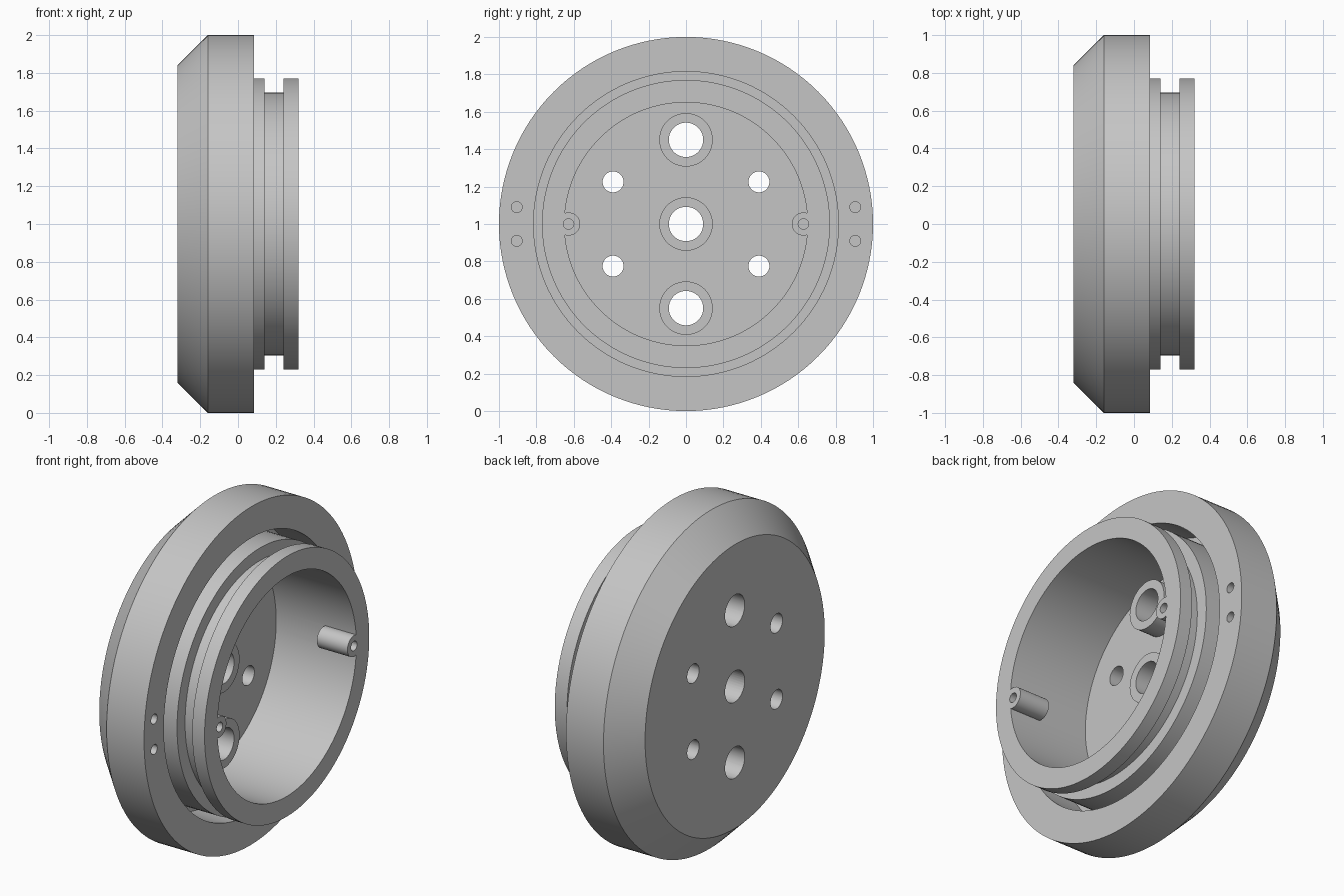
import bpy, bmesh, math
from mathutils import Matrix, Vector

cube = bpy.data.objects.get("Cube")
if cube:
    bpy.data.objects.remove(cube, do_unlink=True)

grey = bpy.data.materials.new("plain_grey")
grey.use_nodes = True
color = (0.56, 0.56, 0.56, 1)
grey.diffuse_color = color
grey.node_tree.nodes["Principled BSDF"].inputs["Base Color"].default_value = color


def make_object(name, bm):
    bmesh.ops.recalc_face_normals(bm, faces=bm.faces)
    mesh = bpy.data.meshes.new(name)
    bm.to_mesh(mesh)
    bm.free()
    mesh.materials.append(grey)
    obj = bpy.data.objects.new(name, mesh)
    bpy.context.collection.objects.link(obj)
    return obj


def rods(name, specs, segments=40):
    """Cylinders along x, each given as (y, z, radius, x start, x end)."""
    bm = bmesh.new()
    for y, z, r, x0, x1 in specs:
        place = Matrix.Translation(((x0 + x1) / 2, y, z)) @ Matrix.Rotation(math.pi / 2, 4, 'Y')
        bmesh.ops.create_cone(bm, cap_ends=True, segments=segments, radius1=r,
                              radius2=r, depth=x1 - x0, matrix=place)
    return make_object(name, bm)


def combine(target, other, operation):
    mod = target.modifiers.new(operation.lower(), 'BOOLEAN')
    mod.operation = operation
    mod.solver = 'EXACT'
    mod.object = other
    bpy.ops.object.select_all(action='DESELECT')
    target.select_set(True)
    bpy.context.view_layer.objects.active = target
    bpy.ops.object.modifier_apply(modifier=mod.name)
    bpy.data.objects.remove(other, do_unlink=True)


BACK, FLOOR, RIM, FRONT = -0.32, -0.205, 0.085, 0.32

# Turned body: bevelled disc, ring channel, grooved collar and hollow cup (x, radius)
profile = [
    (BACK, 0), (BACK, 0.84), (-0.16, 1), (RIM, 1), (RIM, 0.815),
    (-0.16, 0.815), (-0.16, 0.77), (0.14, 0.77), (0.14, 0.695),
    (0.24, 0.695), (0.24, 0.77), (FRONT, 0.77), (FRONT, 0.65),
    (FLOOR, 0.65), (FLOOR, 0),
]
bm = bmesh.new()
verts = [bm.verts.new((x, 0, 1 + r)) for x, r in profile]
edges = [bm.edges.new(pair) for pair in zip(verts, verts[1:])]
bmesh.ops.spin(bm, geom=verts + edges, cent=Vector((0, 0, 1)), axis=Vector((1, 0, 0)),
               angle=math.tau, steps=128, use_merge=True)
bmesh.ops.remove_doubles(bm, verts=bm.verts, dist=0.0001)
body = make_object("grooved_flange", bm)

# Raised bosses on the cup floor and posts along the cup wall
big_heights = (0.55, 1, 1.45)
bosses = rods("bosses", [(0, z, 0.143, FLOOR - 0.04, -0.09) for z in big_heights], 48)
combine(body, bosses, 'UNION')
posts = rods("posts", [(s * 0.628, 1, 0.062, 0.12, FRONT) for s in (-1, 1)])
combine(body, posts, 'UNION')

# Through holes, blind post holes and blind rim holes
holes = [(0, z, 0.092, -0.5, 0.1) for z in big_heights]
for side in (-1, 1):
    holes.append((side * 0.628, 1, 0.028, 0.17, 0.4))
    for up in (-1, 1):
        holes.append((side * 0.39, 1 + up * 0.225, 0.056, -0.5, 0))
        holes.append((side * 0.905, 1 + up * 0.09, 0.029, -0.03, 0.2))
combine(body, rods("hole_cutter", holes), 'DIFFERENCE')

bpy.ops.object.select_all(action='DESELECT')
body.select_set(True)
bpy.context.view_layer.objects.active = body
bpy.ops.object.shade_smooth_by_angle(angle=math.radians(30))
